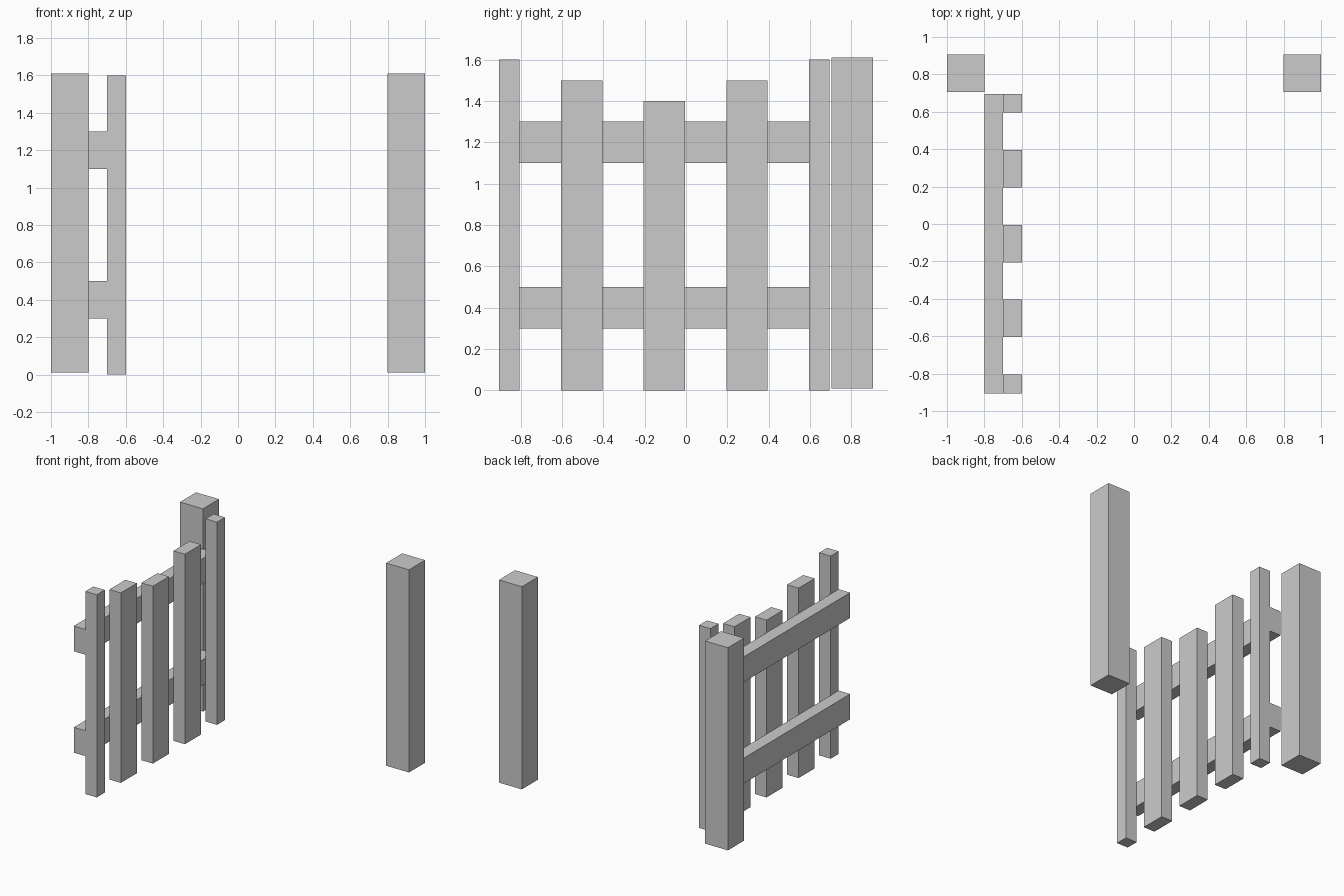
import bpy

if "Cube" in bpy.data.objects:
    bpy.data.objects.remove(bpy.data.objects["Cube"])


def box(name, x, y, z):
    """Box spanning the (min, max) ranges given on each axis."""
    spans = (x, y, z)
    bpy.ops.mesh.primitive_cube_add(size=1, location=[(a + b) / 2 for a, b in spans])
    ob = bpy.context.object
    ob.name = name
    ob.scale = [b - a for a, b in spans]
    bpy.ops.object.transform_apply(location=False, rotation=False, scale=True)
    return ob


# Gate posts, one on each side of the opening
for side, x0 in (("left", -1.0), ("right", 0.8)):
    box(f"{side}_post", (x0, x0 + 0.2), (0.705, 0.905), (0.01, 1.61))

# Horizontal rails of the open gate
for level, z0 in (("lower", 0.3), ("upper", 1.1)):
    box(f"{level}_rail", (-0.8, -0.7), (-0.905, 0.695), (z0, z0 + 0.2))

# Pickets: half-width at both ends, dipping towards the middle
pickets = [(-0.905, 0.1, 1.6), (-0.605, 0.2, 1.5), (-0.205, 0.2, 1.4),
           (0.195, 0.2, 1.5), (0.595, 0.1, 1.6)]
for i, (y0, width, height) in enumerate(pickets, 1):
    box(f"picket_{i}", (-0.7, -0.6), (y0, y0 + width), (0, height))
